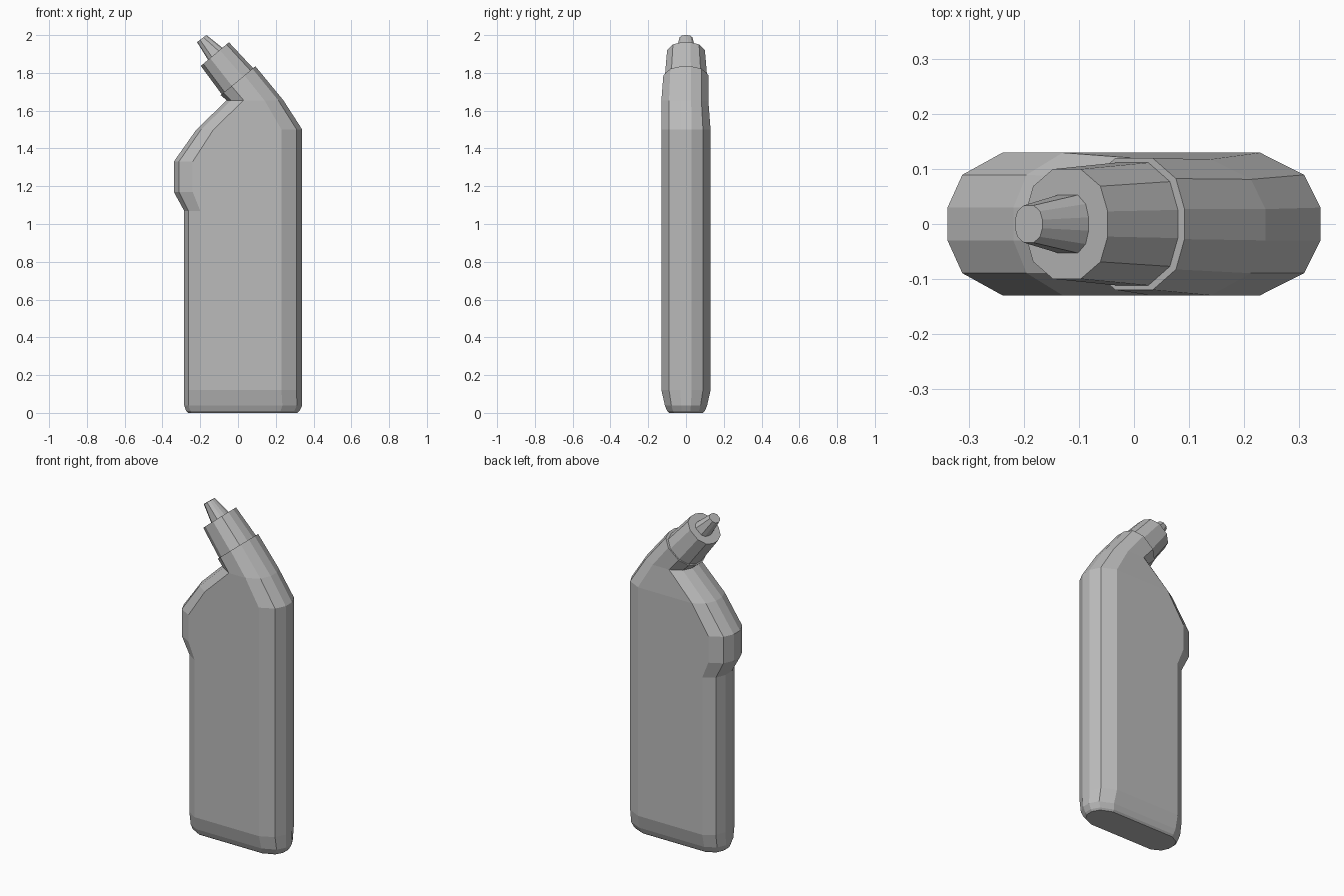
import bpy, bmesh
from mathutils import Vector

cube = bpy.data.objects.get("Cube")
if cube:
    bpy.data.objects.remove(cube, do_unlink=True)

grey = bpy.data.materials.new("grey_plastic")
grey.use_nodes = True
colour = (0.5, 0.5, 0.5, 1)
grey.diffuse_color = colour
grey.node_tree.nodes["Principled BSDF"].inputs["Base Color"].default_value = colour


def ring(left, right, front, back, inset_l, inset_r):
    """Twelve-sided rounded section spanning two (x, z) points."""
    a, b = Vector((left[0], 0, left[1])), Vector((right[0], 0, right[1]))
    along = (b - a).normalized()
    # Share of depth and share of corner inset, from end flat to broad side
    steps = [(0.23, 0), (0.69, 0.27), (1, 1)]
    half = lambda depth: (
        [a + along * inset_l * i + Vector((0, depth * d, 0)) for d, i in steps]
        + [b - along * inset_r * i + Vector((0, depth * d, 0)) for d, i in reversed(steps)])
    return half(-front) + half(back)[::-1]


def loft(name, sections):
    bm = bmesh.new()
    rings = [[bm.verts.new(p) for p in ring(*s)] for s in sections]
    for low, high in zip(rings, rings[1:]):
        for i in range(len(low)):
            j = (i + 1) % len(low)
            bm.faces.new((low[i], low[j], high[j], high[i]))
    bm.faces.new(rings[0][::-1])
    bm.faces.new(rings[-1])
    bmesh.ops.recalc_face_normals(bm, faces=bm.faces)
    mesh = bpy.data.meshes.new(name)
    bm.to_mesh(mesh)
    bm.free()
    mesh.materials.append(grey)
    obj = bpy.data.objects.new(name, mesh)
    bpy.context.collection.objects.link(obj)


# Bottle body: base bevel, straight sides, grip lug, shoulder, bent neck
loft("bottle_body", [
    ((-0.265, 0), (0.315, 0), 0.09, 0.09, 0.07, 0.09),
    ((-0.275, 0.01), (0.325, 0.01), 0.1, 0.1, 0.08, 0.1),
    ((-0.285, 0.04), (0.34, 0.04), 0.112, 0.112, 0.085, 0.105),
    ((-0.285, 0.12), (0.34, 0.12), 0.13, 0.13, 0.085, 0.11),
    ((-0.285, 1.07), (0.34, 1.07), 0.13, 0.13, 0.085, 0.11),
    ((-0.34, 1.17), (0.34, 1.17), 0.13, 0.13, 0.1, 0.11),
    ((-0.34, 1.33), (0.34, 1.33), 0.13, 0.13, 0.1, 0.11),
    ((-0.22, 1.5), (0.34, 1.5), 0.13, 0.13, 0.09, 0.11),
    ((-0.06, 1.655), (0.24, 1.655), 0.13, 0.118, 0.09, 0.1),
    ((-0.092, 1.682), (0.092, 1.835), 0.12, 0.12, 0.075, 0.075),
])

# Cap, slightly narrower than the neck rim
loft("cap", [
    ((-0.085, 1.685), (0.08, 1.825), 0.112, 0.112, 0.07, 0.07),
    ((-0.197, 1.837), (-0.048, 1.962), 0.1, 0.1, 0.064, 0.064),
])

# Tapered spout
loft("nozzle", [
    ((-0.155, 1.863), (-0.078, 1.929), 0.054, 0.054, 0.026, 0.026),
    ((-0.217, 1.963), (-0.167, 2.0), 0.034, 0.034, 0.02, 0.02),
])
